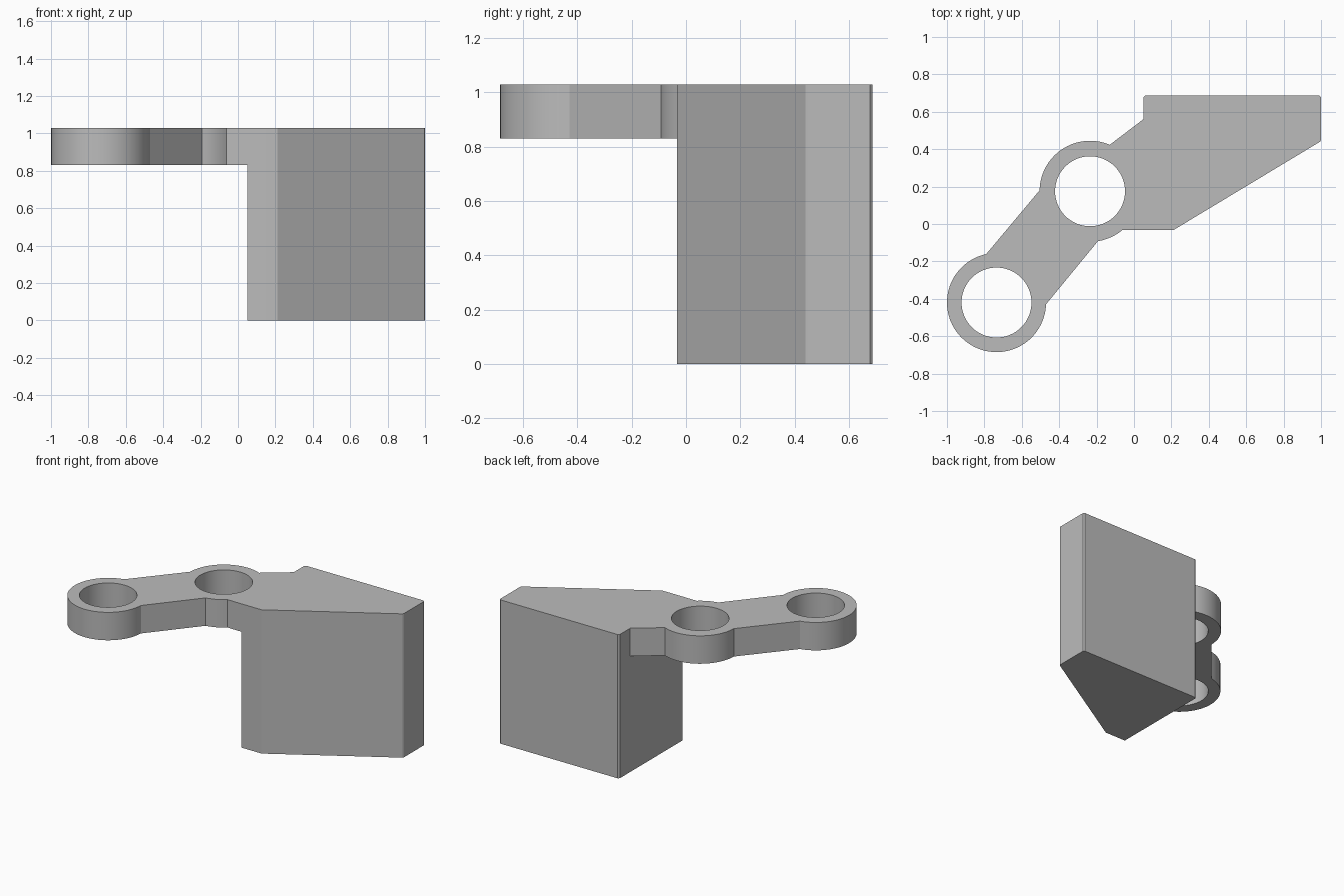
import bpy, bmesh, math

cube = bpy.data.objects.get("Cube")
if cube:
    bpy.data.objects.remove(cube, do_unlink=True)

HEIGHT, ARM_BOTTOM = 1.03, 0.83
OUTER_EYE = (-0.735, -0.42)
INNER_EYE = (-0.235, 0.175)
HOLE_RADIUS = 0.187

grey = bpy.data.materials.new("plain grey")
grey.use_nodes = True
grey.diffuse_color = (0.5, 0.5, 0.5, 1)
grey.node_tree.nodes["Principled BSDF"].inputs["Base Color"].default_value = (0.5, 0.5, 0.5, 1)


def arc(centre, radius, start, end, steps):
    """Points along an arc, angles in degrees."""
    angles = [math.radians(start + (end - start) * i / steps) for i in range(steps + 1)]
    return [(centre[0] + radius * math.cos(a), centre[1] + radius * math.sin(a)) for a in angles]


def prism(name, outline, bottom, top):
    """Extrude a counter-clockwise outline between two heights."""
    bm = bmesh.new()
    base = bm.faces.new([bm.verts.new((x, y, bottom)) for x, y in outline])
    moved = bmesh.ops.extrude_face_region(bm, geom=[base])["geom"]
    bmesh.ops.translate(bm, vec=(0, 0, top - bottom),
                        verts=[v for v in moved if isinstance(v, bmesh.types.BMVert)])
    bmesh.ops.recalc_face_normals(bm, faces=bm.faces)
    mesh = bpy.data.meshes.new(name)
    bm.to_mesh(mesh)
    bm.free()
    mesh.materials.append(grey)
    obj = bpy.data.objects.new(name, mesh)
    bpy.context.collection.objects.link(obj)
    return obj


# Full silhouette: tapered block, neck and two-eyed arm
block = [(0.05, -0.033), (0.21, -0.033), (0.995, 0.44), (1, 0.45),
         (1, 0.677), (0.99, 0.687), (0.06, 0.687), (0.05, 0.677), (0.05, 0.56)]
outline = (block
           + arc(INNER_EYE, 0.27, 67, 179, 20)
           + arc(OUTER_EYE, 0.265, 102, 358, 44)
           + arc(INNER_EYE, 0.27, -81, -50, 6))
bracket = prism("bracket", outline, 0, HEIGHT)

# Cutters: space under the arm, and the two round eyes
under_arm = [(-2, -2), (0.0499, -2), (0.0499, 2), (-2, 2)]
cutters = [prism("under_arm_cutter", under_arm, -1, ARM_BOTTOM)]
for name, centre in (("outer_eye_cutter", OUTER_EYE), ("inner_eye_cutter", INNER_EYE)):
    cutters.append(prism(name, arc(centre, HOLE_RADIUS, 0, 354.375, 63), -1, 2))

bpy.ops.object.select_all(action="DESELECT")
bpy.context.view_layer.objects.active = bracket
bracket.select_set(True)
for cutter in cutters:
    cut = bracket.modifiers.new(cutter.name, "BOOLEAN")
    cut.operation = "DIFFERENCE"
    cut.solver = "EXACT"
    cut.object = cutter
    bpy.ops.object.modifier_apply(modifier=cut.name)
    bpy.data.objects.remove(cutter, do_unlink=True)

# Smooth round walls, crisp corners
bpy.ops.object.shade_smooth_by_angle(angle=math.radians(20))
